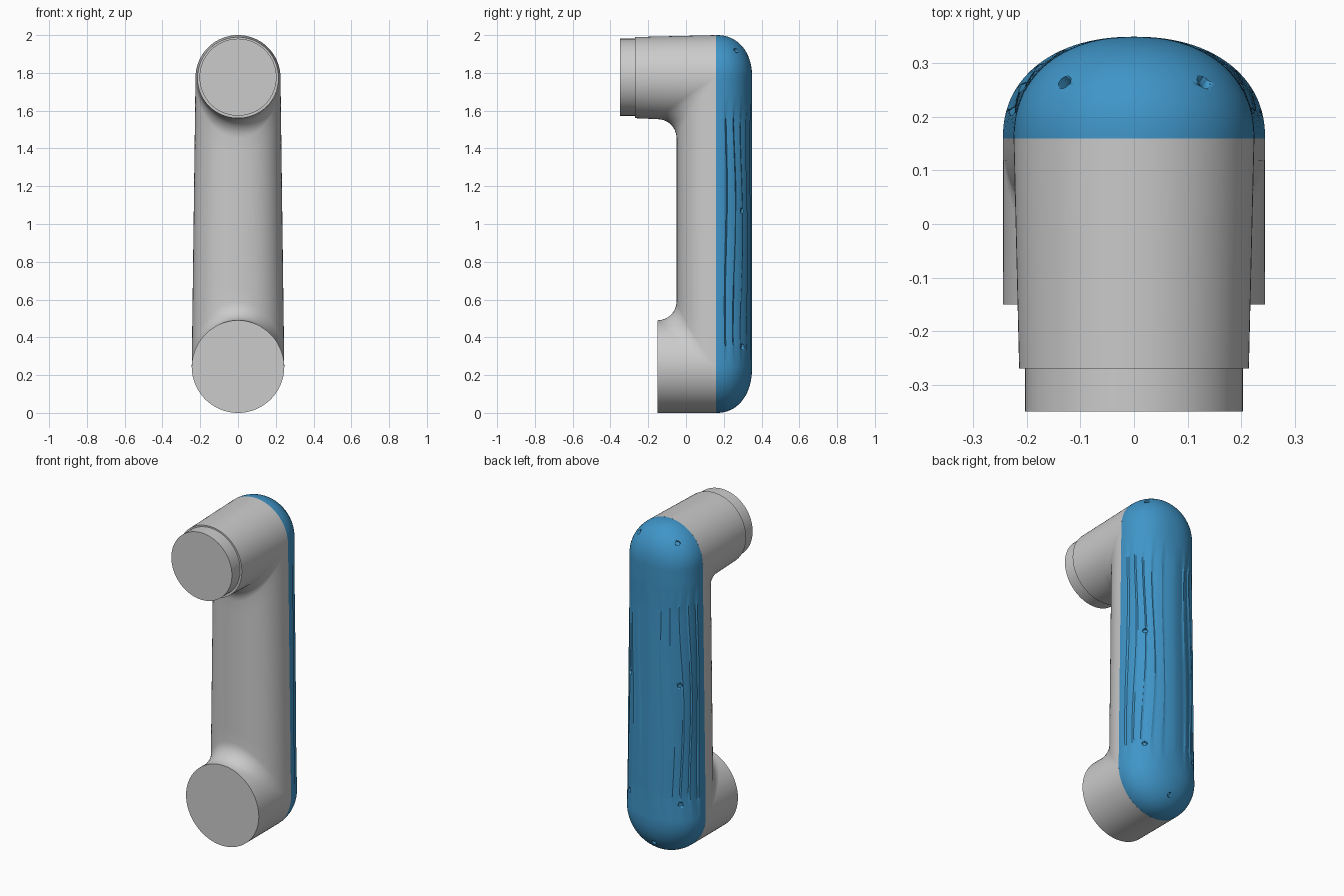
import bpy, bmesh
from math import sin, cos, pi, radians
from mathutils import Vector

if "Cube" in bpy.data.objects:
    bpy.data.objects.remove(bpy.data.objects["Cube"])

# Main dimensions: lower/upper end centres and radii, seam between shell and cover
ZL, RL, ZT, RT = 0.245, 0.245, 1.775, 0.225
SEAM, BACK, FRONT = 0.16, 0.35, -0.05
BOSS_L, BOSS_T = -0.15, -0.27


def width(y, z):
    """Half width of the link, narrowing upward and along the upper boss."""
    t = min(max((z - ZL) / (ZT - ZL), 0), 1)
    return RL + (RT - RL) * t - 0.024 * (SEAM - y) * t


def dome(k, n):
    return max(0.0, 1 - abs(k) ** n) ** (1 / n)


def finish(bm, name, angle=30):
    bmesh.ops.remove_doubles(bm, verts=bm.verts[:], dist=1e-5)
    bmesh.ops.recalc_face_normals(bm, faces=bm.faces[:])
    me = bpy.data.meshes.new(name)
    bm.to_mesh(me)
    bm.free()
    ob = bpy.data.objects.new(name, me)
    bpy.context.collection.objects.link(ob)
    bpy.ops.object.select_all(action='DESELECT')
    ob.select_set(True)
    bpy.context.view_layer.objects.active = ob
    bpy.ops.object.shade_smooth_by_angle(angle=radians(angle))
    return ob


def bridge(bm, a, b):
    for i in range(len(a) - 1):
        bm.faces.new((a[i], a[i + 1], b[i + 1], b[i]))


def cylinder(name, loc, axis, r, depth, sides):
    bm = bmesh.new()
    bmesh.ops.create_cone(bm, cap_ends=True, segments=sides,
                          radius1=r, radius2=r, depth=depth)
    ob = finish(bm, name)
    ob.location = loc
    ob.rotation_mode = 'QUATERNION'
    ob.rotation_quaternion = Vector(axis).to_track_quat('Z', 'Y')
    return ob


# Grey shell: side profiles swept across the width
def slice_profile(s, k):
    ys = SEAM - (SEAM - FRONT) * dome(k, 2.3)
    f = 0.1 * s
    rt = lambda y: (RT - 0.024 * (SEAM - y)) * s
    zl, zt = ZL + RL * s, ZT - rt(ys)
    pts = [(SEAM, ZL - RL * s), (BOSS_L, ZL - RL * s), (BOSS_L, zl)]
    arc = [i * pi / 16 for i in range(9)]
    pts += [(ys - f + f * sin(a), zl + f - f * cos(a)) for a in arc]
    z0, z1 = zl + f, zt - f
    pts += [(ys, z0 + (z1 - z0) * i / 12) for i in range(1, 12)]
    pts += [(ys - f + f * cos(a), zt - f + f * sin(a)) for a in arc]
    pts += [(BOSS_T, ZT - rt(BOSS_T)), (BOSS_T, ZT + rt(BOSS_T)), (SEAM, ZT + RT * s)]
    return pts


bm = bmesh.new()
prev = None
N = 64
for j in range(N + 1):
    th = pi * j / N
    k, s = cos(th), max(sin(th), 0)
    row = [bm.verts.new((k * width(y, z), y, z)) for y, z in slice_profile(s, k)]
    if prev:
        bridge(bm, prev, row)
    prev = row
finish(bm, "arm_shell")

# Output ring on the upper boss
cylinder("joint_ring", (0, -0.305, 1.777), (0, 1, 0), 0.204, 0.09, 64)

# Blue back cover: domed racetrack with wavy lapped ridges
M, A, J = 70, 32, 36
path = []                                   # medial z, x offset, z offset, side
rows = [ZL + (ZT - ZL) * i / M for i in range(M + 1)]
path += [(z, width(SEAM, z), 0, 1) for z in rows]
path += [(ZT, RT * cos(pi * i / A), RT * sin(pi * i / A), 0) for i in range(1, A)]
path += [(z, -width(SEAM, z), 0, -1) for z in reversed(rows)]
path += [(ZL, -RL * cos(pi * i / A), -RL * sin(pi * i / A), 0) for i in range(1, A)]


def cover_point(p, j):
    mz, dx, dz, side = p
    phi = pi / 2 * j / J
    fade = 0
    if side:
        fade = min(1, max(0, (mz - ZL) / 0.15)) * min(1, max(0, (1.68 - mz) / 0.15))
    phi += 0.06 * fade * sin(2 * phi) * sin(5 * mz + 1.4 * side + 2.2 * phi)
    sink = 0.03 * fade * (1 - (j % 6) / 6) if 6 <= j < J else 0
    c = max(cos(phi), 0) ** (2 / 2.2) if j < J else 0
    h = sin(phi) ** (2 / 2.2) if j else 0
    c, h = c * (1 - sink), h * (1 - sink)
    return (dx * c, SEAM + (BACK - SEAM) * h, mz + dz * c)


bm = bmesh.new()
prev = None
for j in range(J + 1):
    ring = [bm.verts.new(cover_point(p, j)) for p in path]
    if prev:
        bridge(bm, prev + prev[:1], ring + ring[:1])
    else:
        bm.faces.new(ring)
    prev = ring
cover = finish(bm, "back_cover")
mat = bpy.data.materials.new("cover_blue")
mat.diffuse_color = (0.05, 0.30, 0.58, 1)
mat.use_nodes = True
mat.node_tree.nodes["Principled BSDF"].inputs["Base Color"].default_value = mat.diffuse_color
cover.data.materials.append(mat)

# Screw recesses cut into the cover
spots = [(0, 0.08)] + [(sx * x, z) for sx in (1, -1)
                       for x, z in ((0.13, 1.92), (0.17, 1.07), (0.175, 0.35))]
for i, (x, z) in enumerate(spots):
    mz = min(max(z, ZL), ZT)
    d = Vector((x, 0, z - mz))
    h = dome(d.length / width(SEAM, mz), 2.2)
    n = d / width(SEAM, mz) ** 2 + Vector((0, h / (BACK - SEAM), 0))
    cut = cylinder(f"screw_cutter_{i}", (x, SEAM + (BACK - SEAM) * h, z), n, 0.014, 0.04, 20)
    cut.hide_render = True
    cut.hide_set(True)
    mod = cover.modifiers.new(f"screw_{i}", 'BOOLEAN')
    mod.operation, mod.solver, mod.object = 'DIFFERENCE', 'EXACT', cut
